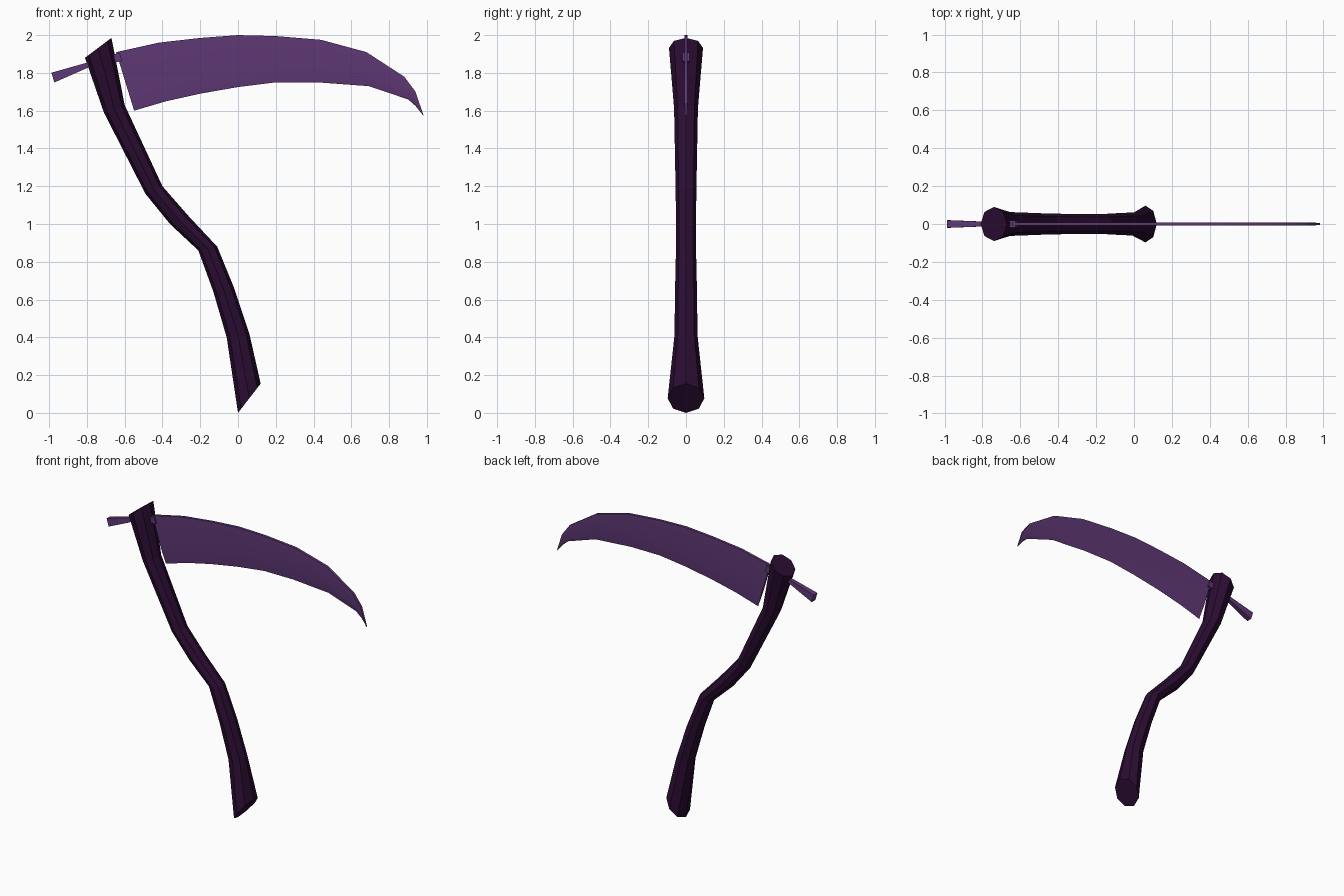
import bpy, bmesh, math
from mathutils import Vector

cube = bpy.data.objects.get("Cube")
if cube:
    bpy.data.objects.remove(cube, do_unlink=True)


def material(name, rgb):
    m = bpy.data.materials.new(name)
    m.use_nodes = True
    m.diffuse_color = (*rgb, 1)
    m.node_tree.nodes["Principled BSDF"].inputs["Base Color"].default_value = (*rgb, 1)
    m.node_tree.nodes["Principled BSDF"].inputs["Roughness"].default_value = 0.8
    return m


dark_wood = material("dark plum wood", (0.024, 0.004, 0.032))
purple = material("purple metal", (0.115, 0.04, 0.18))


def loft(name, rings, mat, smooth=None):
    """Skin a row of equal-sized closed rings and cap both ends."""
    bm = bmesh.new()
    loops = [[bm.verts.new(p) for p in ring] for ring in rings]
    n = len(loops[0])
    for a, b in zip(loops, loops[1:]):
        for i in range(n):
            j = (i + 1) % n
            bm.faces.new((a[i], a[j], b[j], b[i]))
    bm.faces.new(loops[0])
    bm.faces.new(loops[-1])
    bmesh.ops.remove_doubles(bm, verts=bm.verts, dist=0.0005)
    bmesh.ops.recalc_face_normals(bm, faces=bm.faces)
    mesh = bpy.data.meshes.new(name)
    bm.to_mesh(mesh)
    bm.free()
    mesh.materials.append(mat)
    obj = bpy.data.objects.new(name, mesh)
    bpy.context.collection.objects.link(obj)
    if smooth:
        bpy.ops.object.select_all(action='DESELECT')
        obj.select_set(True)
        bpy.context.view_layer.objects.active = obj
        bpy.ops.object.shade_smooth_by_angle(angle=math.radians(smooth))
    return obj


def section(left, right, half_y, sides=8):
    """Ring spanning two points of the side profile."""
    l, r = Vector((left[0], 0, left[1])), Vector((right[0], 0, right[1]))
    mid, half = (l + r) / 2, (r - l) / 2
    angles = [math.tau * i / sides for i in range(sides)]
    return [mid + half * math.cos(a) + Vector((0, half_y * math.sin(a), 0)) for a in angles]


# Crooked octagonal handle, flared at both ends
handle = [
    ((-0.81, 1.88), (-0.67, 1.985), 0.09),
    ((-0.71, 1.59), (-0.60, 1.63), 0.063),
    ((-0.49, 1.16), (-0.40, 1.20), 0.055),
    ((-0.36, 1.00), (-0.26, 1.04), 0.053),
    ((-0.21, 0.86), (-0.11, 0.88), 0.053),
    ((-0.13, 0.64), (-0.02, 0.66), 0.058),
    ((-0.06, 0.40), (0.06, 0.42), 0.061),
    ((0.0, 0.0), (0.12, 0.155), 0.097),
]
loft("handle", [section(*s) for s in handle], dark_wood)

# Curved blade: thick back, ridge, then a bevel down to the cutting edge
back = [(-0.645, 1.91), (-0.42, 1.96), (-0.2, 1.985), (0, 2.0), (0.2, 1.995),
        (0.44, 1.975), (0.68, 1.91), (0.88, 1.78), (0.94, 1.70), (0.982, 1.575)]
edge = [(-0.55, 1.60), (-0.38, 1.65), (-0.2, 1.69), (0, 1.725), (0.2, 1.75),
        (0.42, 1.75), (0.69, 1.73), (0.90, 1.66), (0.94, 1.625), (0.98, 1.575)]
rings = []
for k, (b, e) in enumerate(zip(back, edge)):
    t = 0.009 if k < len(back) - 1 else 0.004
    ridge = [b[i] + (e[i] - b[i]) * 0.68 for i in (0, 1)]
    rings.append([(b[0], -t, b[1]), (ridge[0], -t, ridge[1]), (e[0], 0, e[1]),
                  (ridge[0], t, ridge[1]), (b[0], t, b[1])])
loft("blade", rings, purple, 60)

# Tang running through the handle and flaring where it sticks out behind
tang = [(-0.98, 1.775, 0.026, 0.020), (-0.80, 1.84, 0.013, 0.013),
        (-0.62, 1.885, 0.022, 0.018)]
rings = []
for x, z, h, w in tang:
    lean = h * 0.3
    rings.append([(x - lean, -w, z + h), (x + lean, -w, z - h),
                  (x + lean, w, z - h), (x - lean, w, z + h)])
loft("tang", rings, purple)
